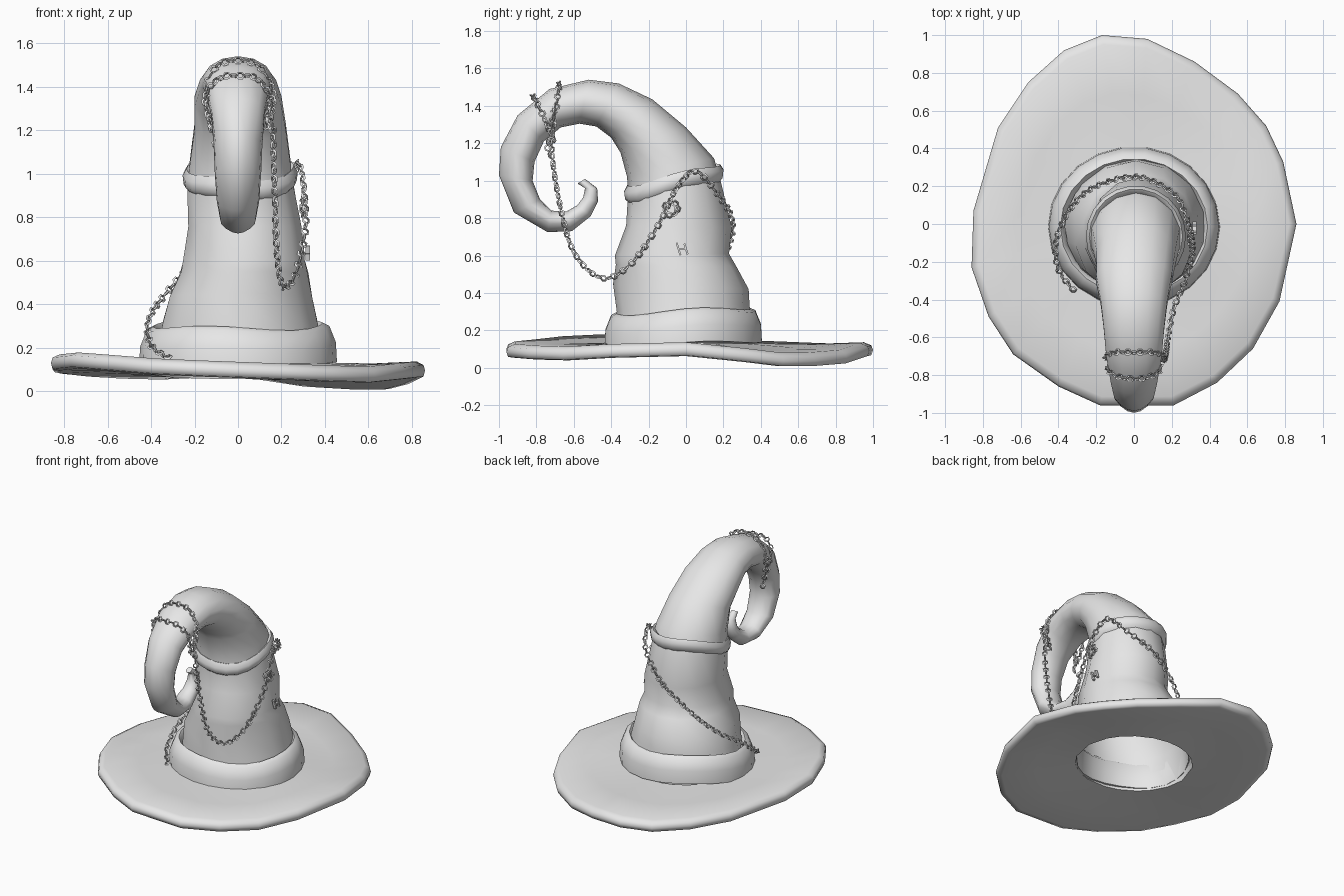
import bpy
import bmesh
import math
from mathutils import Matrix, Vector

cube = bpy.data.objects.get("Cube")
if cube:
    bpy.data.objects.remove(cube, do_unlink=True)

# One plain felt colour for everything
GREY = (0.8, 0.8, 0.8, 1)
felt = bpy.data.materials.new("light_grey")
felt.use_nodes = True
felt.diffuse_color = GREY
felt.node_tree.nodes["Principled BSDF"].inputs["Base Color"].default_value = GREY


def finish(name, bm, angle=60):
    """Turn a bmesh into a named, shaded object."""
    bmesh.ops.recalc_face_normals(bm, faces=bm.faces)
    mesh = bpy.data.meshes.new(name)
    bm.to_mesh(mesh)
    bm.free()
    mesh.materials.append(felt)
    obj = bpy.data.objects.new(name, mesh)
    bpy.context.collection.objects.link(obj)
    bpy.ops.object.select_all(action="DESELECT")
    obj.select_set(True)
    bpy.context.view_layer.objects.active = obj
    bpy.ops.object.shade_smooth_by_angle(angle=math.radians(angle))
    return obj


def loft(name, rings, wrap=False, cap_end=False, angle=60):
    """Skin a list of equal-length closed rings of points."""
    bm = bmesh.new()
    loops = [[bm.verts.new(p) for p in ring] for ring in rings]
    pairs = list(zip(loops, loops[1:]))
    if wrap:
        pairs.append((loops[-1], loops[0]))
    for low, high in pairs:
        for i in range(len(low)):
            j = (i + 1) % len(low)
            bm.faces.new((low[i], low[j], high[j], high[i]))
    if cap_end:
        bm.faces.new(loops[-1])
    return finish(name, bm, angle)


def smooth_path(points, steps=16):
    """Dense Catmull-Rom samples through the given points."""
    pts = [Vector(p) for p in points]
    pts = [pts[0]] + pts + [pts[-1]]
    out = []
    for a, b, c, d in zip(pts, pts[1:], pts[2:], pts[3:]):
        for s in range(steps):
            t = s / steps
            out.append(0.5 * (2 * b + (c - a) * t
                              + (2 * a - 5 * b + 4 * c - d) * t ** 2
                              + (3 * b - a - 3 * c + d) * t ** 3))
    return out + [pts[-1]]


def add_link(bm, matrix, radius=0.016, wire=0.006, sides=6):
    """Add one small six-sided ring to a bmesh."""
    grid = []
    for i in range(sides):
        a = math.tau * i / sides
        row = []
        for k in range(3):
            b = math.tau * k / 3
            r = radius + wire * math.cos(b)
            local = Vector((r * math.cos(a), r * math.sin(a), wire * math.sin(b)))
            row.append(bm.verts.new(matrix @ local))
        grid.append(row)
    for i in range(sides):
        for k in range(3):
            n, m = (i + 1) % sides, (k + 1) % 3
            bm.faces.new((grid[i][k], grid[n][k], grid[n][m], grid[i][m]))


def chain(name, points, spacing=0.031):
    """String links along a path, each turned a quarter against the last."""
    bm = bmesh.new()
    path = smooth_path(points)
    travelled, count = spacing, 0
    for p, q in zip(path, path[1:]):
        travelled += (q - p).length
        if travelled >= spacing:
            travelled -= spacing
            turn = (q - p).to_track_quat("X", "Z").to_matrix().to_4x4()
            twist = Matrix.Rotation(math.pi / 2 * (count % 2) + 0.5, 4, "X")
            add_link(bm, Matrix.Translation(p) @ turn @ twist)
            count += 1
    return finish(name, bm, 20)


# Brim: wavy egg-shaped outline with the height of its edge (x, y, z)
brim_edge = [
    (0.86, 0, 0.095), (0.79, 0.33, 0.06), (0.7, 0.52, 0.036), (0.55, 0.69, 0.036),
    (0.32, 0.86, 0.05), (0.07, 0.98, 0.09), (-0.17, 1, 0.095), (-0.37, 0.92, 0.085),
    (-0.56, 0.75, 0.09), (-0.72, 0.51, 0.1), (-0.85, 0.07, 0.115), (-0.86, -0.23, 0.13),
    (-0.77, -0.49, 0.14), (-0.64, -0.69, 0.13), (-0.4, -0.86, 0.11), (-0.18, -0.96, 0.1),
    (0.21, -0.96, 0.085), (0.44, -0.84, 0.075), (0.63, -0.66, 0.07), (0.77, -0.41, 0.085),
]


def brim_ring(share, lift, inner_z, tilt=0):
    """Ring between the head opening (share 0) and the outer edge (share 1)."""
    ring = []
    for x, y, z in brim_edge:
        opening = Vector((x, y, 0)).normalized() * 0.385
        opening.z = inner_z + tilt * opening.y
        ring.append(opening.lerp(Vector((x, y, z + lift)), share))
    return ring


loft("brim", [
    brim_ring(0, 0, 0.13), brim_ring(0.5, 0.03, 0.13), brim_ring(0.92, 0.042, 0.13),
    brim_ring(0.985, 0.025, 0.1), brim_ring(1, 0, 0.1), brim_ring(0.985, -0.028, 0.1),
    brim_ring(0.92, -0.036, 0.1), brim_ring(0.5, -0.03, 0.08), brim_ring(0, 0, 0.075, -0.05),
], wrap=True, angle=80)

# Crown: front/inner (y, z), back/outer (y, z) and half width of each section
sections = [
    (-0.4, 0.1, 0.38, 0.1, 0.4), (-0.37, 0.3, 0.34, 0.33, 0.365),
    (-0.39, 0.45, 0.335, 0.42, 0.335), (-0.375, 0.55, 0.27, 0.54, 0.3),
    (-0.38, 0.6, 0.23, 0.61, 0.285), (-0.32, 0.76, 0.245, 0.75, 0.265),
    (-0.31, 0.93, 0.19, 0.98, 0.25), (-0.315, 1.02, 0.15, 1.12, 0.235),
    (-0.35, 1.15, 0, 1.285, 0.215), (-0.4, 1.23, -0.18, 1.435, 0.205),
    (-0.48, 1.29, -0.36, 1.52, 0.18), (-0.57, 1.305, -0.52, 1.54, 0.165),
    (-0.67, 1.285, -0.73, 1.49, 0.15), (-0.76, 1.21, -0.9, 1.35, 0.125),
    (-0.81, 1.1, -0.99, 1.18, 0.115), (-0.82, 1, -1, 1.03, 0.11),
    (-0.78, 0.9, -0.92, 0.83, 0.1), (-0.72, 0.84, -0.74, 0.725, 0.085),
    (-0.64, 0.835, -0.61, 0.73, 0.07), (-0.58, 0.87, -0.51, 0.81, 0.055),
    (-0.55, 0.91, -0.47, 0.89, 0.045), (-0.54, 0.96, -0.475, 0.96, 0.035),
    (-0.58, 0.985, -0.54, 1.01, 0.02),
]


def section_ring(index, ay, az, by, bz, width, sides=14):
    """Oval section, gently creased on the lower crown."""
    front, back = Vector((0, ay, az)), Vector((0, by, bz))
    crease = 0.015 if 1 < index < 6 else 0
    shift = 0.03 if 2 < index < 6 else 0.01 * (index < 9)
    keel = 0.3 if 13 < index < 19 else 0
    ring = []
    for i in range(sides):
        a = math.tau * i / sides
        swell = 1 + crease * math.sin(3 * a + 1.7 * index)
        # The curl narrows towards its outer edge
        swell *= 1 - keel * max(0, math.cos(a))
        p = (front + back) / 2 + (back - front) / 2 * math.cos(a)
        p.x = shift + width * math.sin(a) * swell
        ring.append(p)
    return ring


loft("crown_and_curl", [section_ring(i, *s) for i, s in enumerate(sections)], cap_end=True)


# Cuff and upper band: wavy rolled strips around the crown
def strip(name, profile, centre, size, tilt, wave, sides=22):
    rings = []
    for grow, height in profile:
        ring = []
        for i in range(sides):
            a = math.tau * i / sides
            x, y = (size[0] + grow) * math.cos(a), (size[1] + grow) * math.sin(a)
            z = height + tilt * y + wave * math.sin(3 * a + 1)
            ring.append(Vector(centre) + Vector((x, y, z)))
        rings.append(ring)
    return loft(name, rings, wrap=True)


strip("base_cuff", [(0.05, -0.09), (0.045, 0), (0.015, 0.075), (-0.015, 0.09),
                    (-0.04, 0.06), (-0.025, -0.1)],
      (0, -0.015, 0.215), (0.405, 0.375), 0.05, 0.012)
strip("upper_band", [(0.005, -0.045), (0.025, -0.025), (0.03, 0.015), (0.012, 0.045),
                     (-0.02, 0.03), (-0.02, -0.03)],
      (0.01, -0.065, 0.985), (0.235, 0.238), 0.24, 0.01)

# Chains: one long drape and two wraps over the curl
chain("draped_chain", [
    (0.15, -0.7, 1.4), (0.16, -0.72, 1.2), (0.17, -0.68, 0.9), (0.18, -0.6, 0.62),
    (0.21, -0.45, 0.48), (0.27, -0.3, 0.55), (0.31, -0.15, 0.76), (0.3, -0.05, 0.96),
    (0.27, 0.05, 1.05), (0.21, 0.16, 0.94), (0.02, 0.25, 0.78), (-0.2, 0.2, 0.59),
    (-0.33, 0.09, 0.45), (-0.41, -0.08, 0.33), (-0.4, -0.24, 0.21), (-0.31, -0.36, 0.15),
])
chain("rear_curl_chain", [
    (0.13, -0.72, 1.22), (0.16, -0.7, 1.36), (0.1, -0.68, 1.49), (0, -0.68, 1.52),
    (-0.1, -0.68, 1.49), (-0.15, -0.7, 1.36), (-0.12, -0.72, 1.2)])
chain("front_curl_chain", [
    (0.12, -0.71, 1.22), (0.14, -0.77, 1.36), (0.08, -0.81, 1.44), (0, -0.82, 1.45),
    (-0.08, -0.81, 1.44), (-0.14, -0.77, 1.36), (-0.1, -0.73, 1.13)])

# Small hook ring and stitches on the left side of the crown
hook = [(0.3, -0.08 + 0.035 * math.cos(a), 0.85 + 0.035 * math.sin(a))
        for a in (math.tau * i / 8 for i in range(9))]
chain("hook_ring", hook)
bm = bmesh.new()
for y, height, lean in ((-0.04, 0.07, 0.3), (0, 0.06, 0.3), (-0.02, 0.05, 1.5)):
    place = Matrix.Translation((0.32, y, 0.635)) @ Matrix.Rotation(lean, 4, "X")
    size = Matrix.Diagonal((0.02, 0.01, height, 1))
    bmesh.ops.create_cube(bm, size=1, matrix=place @ size)
finish("side_stitches", bm, 20)
